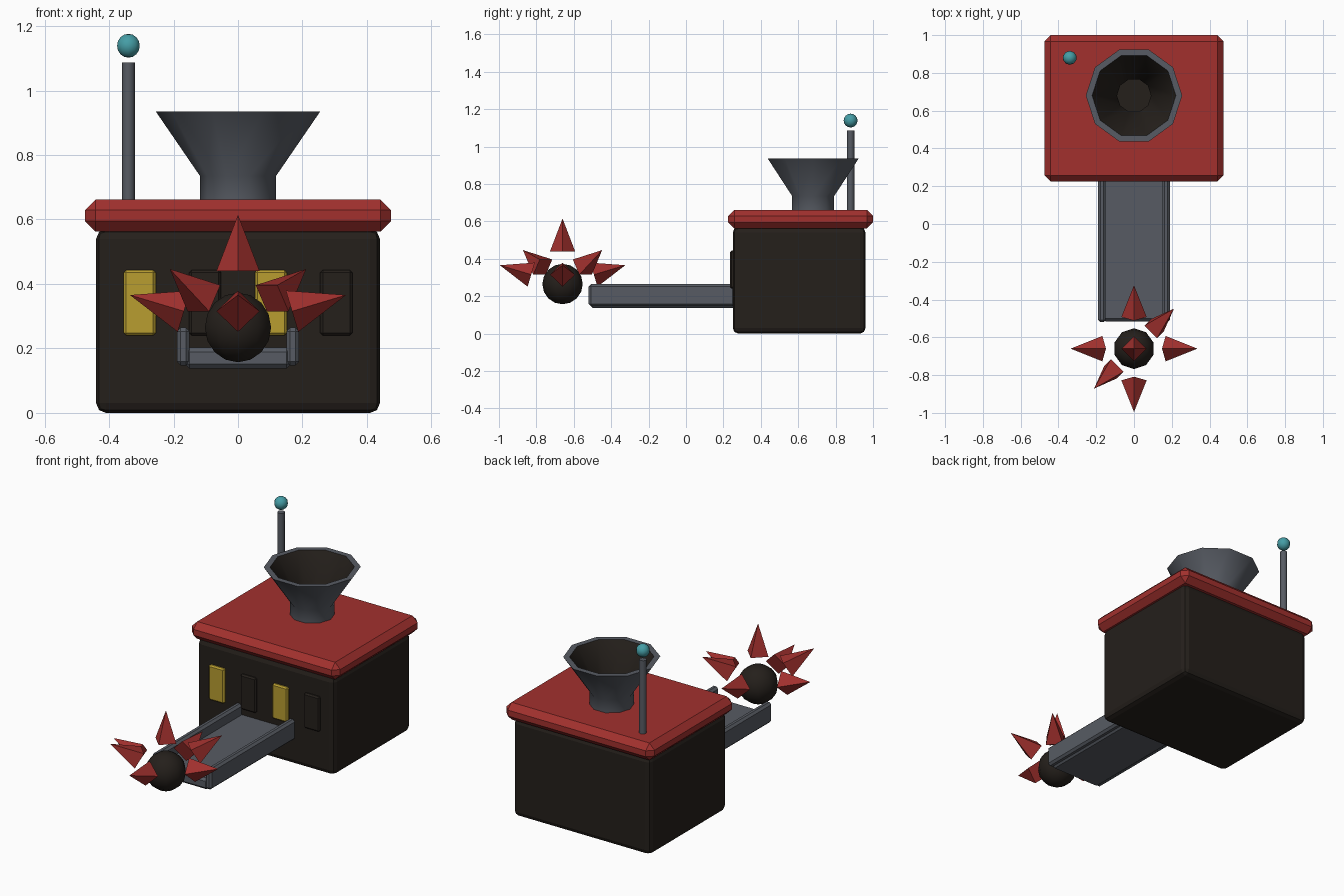
import bpy, bmesh, math
from mathutils import Vector

if "Cube" in bpy.data.objects:
    bpy.data.objects.remove(bpy.data.objects["Cube"])


def material(name, rgb):
    m = bpy.data.materials.new(name)
    m.diffuse_color = (*rgb, 1)
    m.use_nodes = True
    m.node_tree.nodes["Principled BSDF"].inputs["Base Color"].default_value = m.diffuse_color
    return m


DARK = material("dark", (0.018, 0.014, 0.011))
RED = material("red", (0.36, 0.03, 0.027))
YELLOW = material("yellow", (0.48, 0.34, 0.03))
TEAL = material("teal", (0.06, 0.34, 0.38))
STEEL = material("steel", (0.095, 0.105, 0.125))


def finish(name, bm, mats, smooth=None):
    bmesh.ops.recalc_face_normals(bm, faces=bm.faces)
    me = bpy.data.meshes.new(name)
    bm.to_mesh(me)
    bm.free()
    for m in mats:
        me.materials.append(m)
    ob = bpy.data.objects.new(name, me)
    bpy.context.collection.objects.link(ob)
    if smooth:
        bpy.ops.object.select_all(action='DESELECT')
        ob.select_set(True)
        bpy.context.view_layer.objects.active = ob
        bpy.ops.object.shade_smooth_by_angle(angle=math.radians(smooth))
    return ob


def box(name, lo, hi, mat, bevel, segments=1):
    lo, hi = Vector(lo), Vector(hi)
    bm = bmesh.new()
    bmesh.ops.create_cube(bm, size=1)
    for v in bm.verts:
        v.co = (lo + hi) / 2 + v.co * (hi - lo)
    bmesh.ops.bevel(bm, geom=bm.edges[:], offset=bevel, segments=segments,
                    profile=0.5, affect='EDGES')
    return finish(name, bm, [mat])


def cone(name, loc, r1, r2, depth, sides, mat, direction=(0, 0, 1), smooth=None):
    # Base centre sits at loc, axis along direction
    bm = bmesh.new()
    bmesh.ops.create_cone(bm, cap_ends=True, segments=sides, radius1=r1, radius2=r2, depth=depth)
    bmesh.ops.remove_doubles(bm, verts=bm.verts, dist=1e-5)
    q = Vector((0, 0, 1)).rotation_difference(Vector(direction))
    for v in bm.verts:
        v.co = Vector(loc) + q @ (v.co + Vector((0, 0, depth / 2)))
    return finish(name, bm, [mat], smooth)


def ball(name, loc, r, mat):
    bm = bmesh.new()
    bmesh.ops.create_uvsphere(bm, u_segments=10, v_segments=8, radius=r)
    bmesh.ops.translate(bm, verts=bm.verts, vec=loc)
    return finish(name, bm, [mat], 50)


# Building and roof
box("body", (-0.44, 0.25, 0), (0.44, 0.96, 0.57), DARK, 0.03, 2)
box("roof", (-0.475, 0.225, 0.562), (0.475, 1.0, 0.662), RED, 0.033)

# Windows, alternately lit and dark
for i, x in enumerate((-0.305, -0.102, 0.102, 0.305)):
    box(f"window_{i + 1}", (x - 0.05, 0.235, 0.24), (x + 0.05, 0.265, 0.443),
        DARK if i % 2 else YELLOW, 0.008)

# Hopper: ten-sided lathe with a dark inside
profile = [(0.118, 0.65), (0.118, 0.735), (0.255, 0.935),
           (0.222, 0.935), (0.09, 0.735), (0.09, 0.675)]
bm = bmesh.new()
rings = [[bm.verts.new((r * math.cos(k * math.tau / 10), 0.68 + r * math.sin(k * math.tau / 10), z))
          for k in range(10)] for r, z in profile]
for j in range(len(rings) - 1):
    a, b = rings[j], rings[j + 1]
    for k in range(10):
        n = (k + 1) % 10
        bm.faces.new((a[k], a[n], b[n], b[k])).material_index = int(j >= 3)
bm.faces.new(rings[-1]).material_index = 1
bm.faces.new(rings[0][::-1])
finish("hopper", bm, [STEEL, DARK], 45)

# Antenna with a floating tip
cone("antenna_pole", (-0.34, 0.88, 0.65), 0.02, 0.02, 0.437, 8, STEEL, smooth=50)
ball("antenna_tip", (-0.34, 0.88, 1.139), 0.037, TEAL)

# Chute: floor and side rails
box("chute_floor", (-0.165, -0.515, 0.138), (0.165, 0.27, 0.203), STEEL, 0.014)
for side, x in (("left", -0.17), ("right", 0.17)):
    box(f"chute_rail_{side}", (x - 0.02, -0.52, 0.147), (x + 0.02, 0.26, 0.265), STEEL, 0.012)

# Spiked ball with detached four-sided spikes
centre = Vector((0, -0.66, 0.265))
ball("spiked_ball", centre, 0.108, DARK)
directions = [(0, 0, 1), (1, 0, 0.3), (-1, 0, 0.3), (0, 1, 0.3), (0, -1, 0.3),
              (0.7, 0.7, 0.6), (-0.7, -0.7, 0.6)]
for i, d in enumerate(directions):
    d = Vector(d).normalized()
    cone(f"spike_{i + 1}", centre + d * 0.175, 0.067, 0, 0.175, 4, RED, d)
